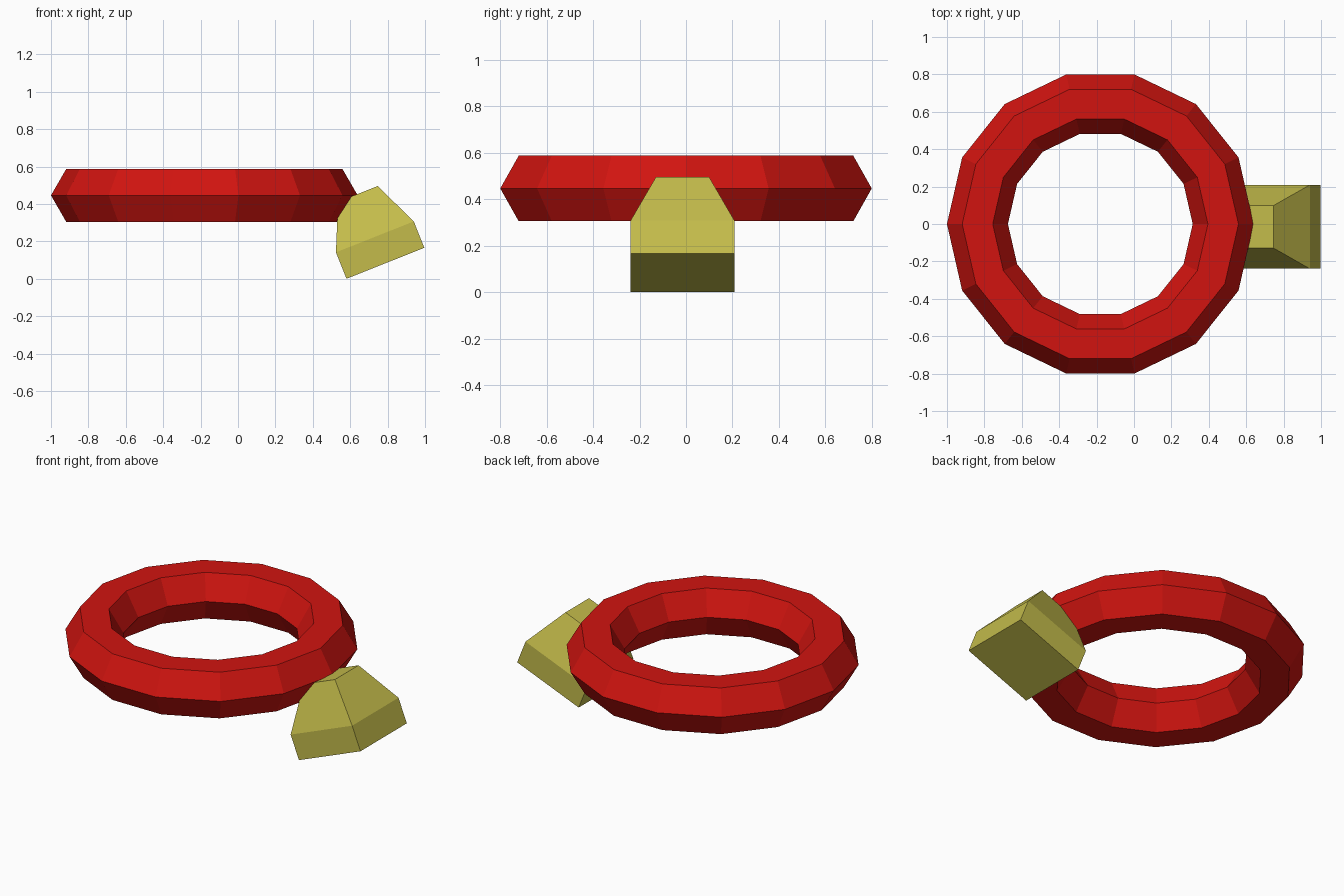
import bpy, bmesh
from math import sin, cos, pi, atan2
from mathutils import Matrix, Vector

if "Cube" in bpy.data.objects:
    bpy.data.objects.remove(bpy.data.objects["Cube"])


def make_object(name, bm, color):
    bmesh.ops.recalc_face_normals(bm, faces=bm.faces)
    mesh = bpy.data.meshes.new(name)
    bm.to_mesh(mesh)
    bm.free()
    obj = bpy.data.objects.new(name, mesh)
    bpy.context.collection.objects.link(obj)
    mat = bpy.data.materials.new(name + "_material")
    mat.diffuse_color = (*color, 1)
    mat.use_nodes = True
    mat.node_tree.nodes["Principled BSDF"].inputs["Base Color"].default_value = mat.diffuse_color
    mesh.materials.append(mat)
    return obj


def bridge(bm, a, b):
    n = len(a)
    for i in range(n):
        j = (i + 1) % n
        bm.faces.new((a[i], a[j], b[j], b[i]))


# Ring: 14 segments with a hexagonal cross-section
SEGMENTS, SIDES = 14, 6
MAJOR, MINOR = 0.657, 0.163
bm = bmesh.new()
loops = []
for i in range(SEGMENTS):
    a = 2 * pi * i / SEGMENTS
    loop = []
    for k in range(SIDES):
        b = 2 * pi * k / SIDES
        r = MAJOR + MINOR * cos(b)
        loop.append(bm.verts.new((r * cos(a), r * sin(a), MINOR * sin(b))))
    loops.append(loop)
for i in range(SEGMENTS):
    bridge(bm, loops[i], loops[(i + 1) % SEGMENTS])
ring = make_object("ring_band", bm, (0.64, 0.007, 0.005))
ring.location = (-0.18, 0, 0.446)

# Gem: square block tapering to a smaller flat top, tilted against the ring
bm = bmesh.new()
levels = []
for half, z in ((0.224, 0), (0.224, 0.152), (0.114, 0.399)):
    levels.append([bm.verts.new((sx * half, sy * half, z))
                   for sx, sy in ((-1, -1), (1, -1), (1, 1), (-1, 1))])
bridge(bm, levels[0], levels[1])
bridge(bm, levels[1], levels[2])
bm.faces.new(levels[0])
bm.faces.new(levels[2])
gem = make_object("gem", bm, (0.55, 0.50, 0.07))
gem.rotation_euler = (0, -atan2(0.165, 0.415), 0)
gem.location = (0.788, -0.015, 0.083)
